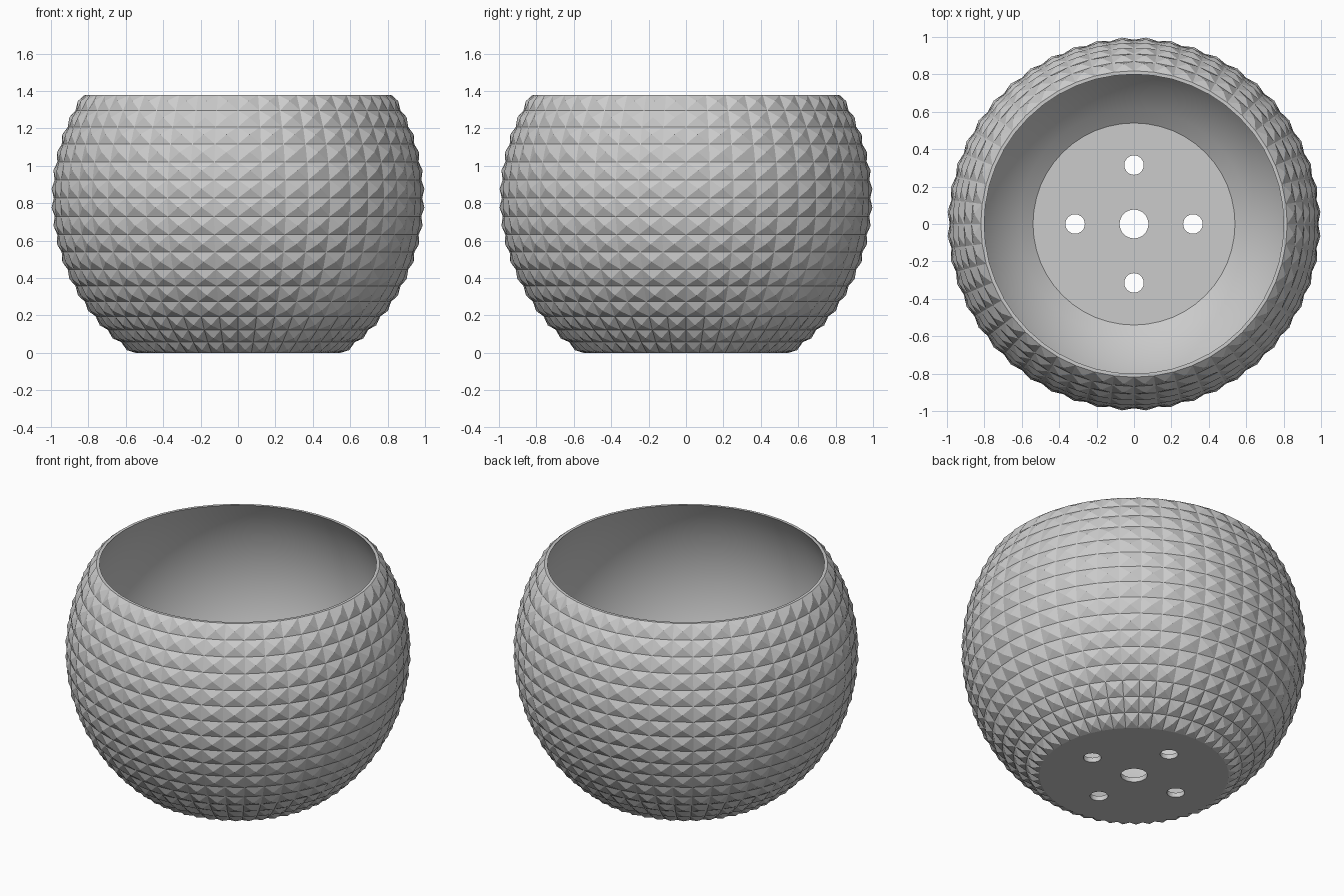
import bpy, bmesh
from math import sin, cos, pi, radians

cube = bpy.data.objects.get("Cube")
if cube:
    bpy.data.objects.remove(cube)

COLUMNS = 48          # studs around the pot
ROWS = 16             # studs from foot to rim
LOW, HIGH = radians(-56.25), radians(33.75)
CENTRE_Z = 0.827
FLOOR_Z = 0.03

grey = bpy.data.materials.new("light_grey")
grey.use_nodes = True
grey.diffuse_color = (0.6, 0.6, 0.6, 1)
grey.node_tree.nodes["Principled BSDF"].inputs["Base Color"].default_value = grey.diffuse_color


def ring(bm, radius, z):
    return [bm.verts.new((radius * cos(2 * pi * i / COLUMNS),
                          radius * sin(2 * pi * i / COLUMNS), z))
            for i in range(COLUMNS)]


def bridge(bm, lower, upper):
    return [bm.faces.new((lower[i - 1], lower[i], upper[i], upper[i - 1]))
            for i in range(COLUMNS)]


bm = bmesh.new()
angles = [LOW + (HIGH - LOW) * k / ROWS for k in range(ROWS + 1)]

# Studded outer wall
outer = [ring(bm, 0.985 * cos(a), CENTRE_Z + 0.995 * sin(a)) for a in angles]
for v in outer[0]:
    v.co.z = 0
wall = []
for lower, upper in zip(outer, outer[1:]):
    wall += bridge(bm, lower, upper)

# Smooth inner wall, ending flush with the rim
rim_z = outer[-1][0].co.z
inner = []
for k, a in enumerate(angles):
    t = k / ROWS
    z = FLOOR_Z + (CENTRE_Z + 0.995 * sin(a) - outer[0][0].co.z) * (rim_z - FLOOR_Z) / rim_z
    inner.append(ring(bm, 0.963 * cos(a) + 0.005 * (1 - t), z))
for v in inner[-1]:
    v.co.z = rim_z
for lower, upper in zip(inner, inner[1:]):
    for face in bridge(bm, upper, lower):
        face.smooth = True

# Rim, floor and underside
bridge(bm, outer[-1], inner[-1])
bm.faces.new(inner[0])
bm.faces.new(outer[0][::-1])
bmesh.ops.recalc_face_normals(bm, faces=bm.faces)
bmesh.ops.poke(bm, faces=wall, offset=0.018, center_mode="MEAN")

mesh = bpy.data.meshes.new("studded_pot")
bm.to_mesh(mesh)
bm.free()
mesh.materials.append(grey)
pot = bpy.data.objects.new("studded_pot", mesh)
bpy.context.collection.objects.link(pot)

# Drainage holes: one large in the middle, four small around it
cutter_bm = bmesh.new()
for x, y, radius in [(0, 0, 0.077)] + [(0.315 * cos(i * pi / 2), 0.315 * sin(i * pi / 2), 0.052)
                                       for i in range(4)]:
    made = bmesh.ops.create_cone(cutter_bm, cap_ends=True, segments=32,
                                 radius1=radius, radius2=radius, depth=0.3)
    bmesh.ops.translate(cutter_bm, verts=made["verts"], vec=(x, y, 0))
cutter_mesh = bpy.data.meshes.new("hole_cutter")
cutter_bm.to_mesh(cutter_mesh)
cutter_bm.free()
cutter_mesh.materials.append(grey)
cutter = bpy.data.objects.new("hole_cutter", cutter_mesh)
cutter.hide_render = True
bpy.context.collection.objects.link(cutter)

cut = pot.modifiers.new("drainage_holes", "BOOLEAN")
cut.operation = "DIFFERENCE"
cut.solver = "EXACT"
cut.object = cutter
bpy.context.view_layer.update()
graph = bpy.context.evaluated_depsgraph_get()
result = bpy.data.meshes.new_from_object(pot.evaluated_get(graph))
pot.modifiers.clear()
pot.data = result
bpy.data.objects.remove(cutter)
